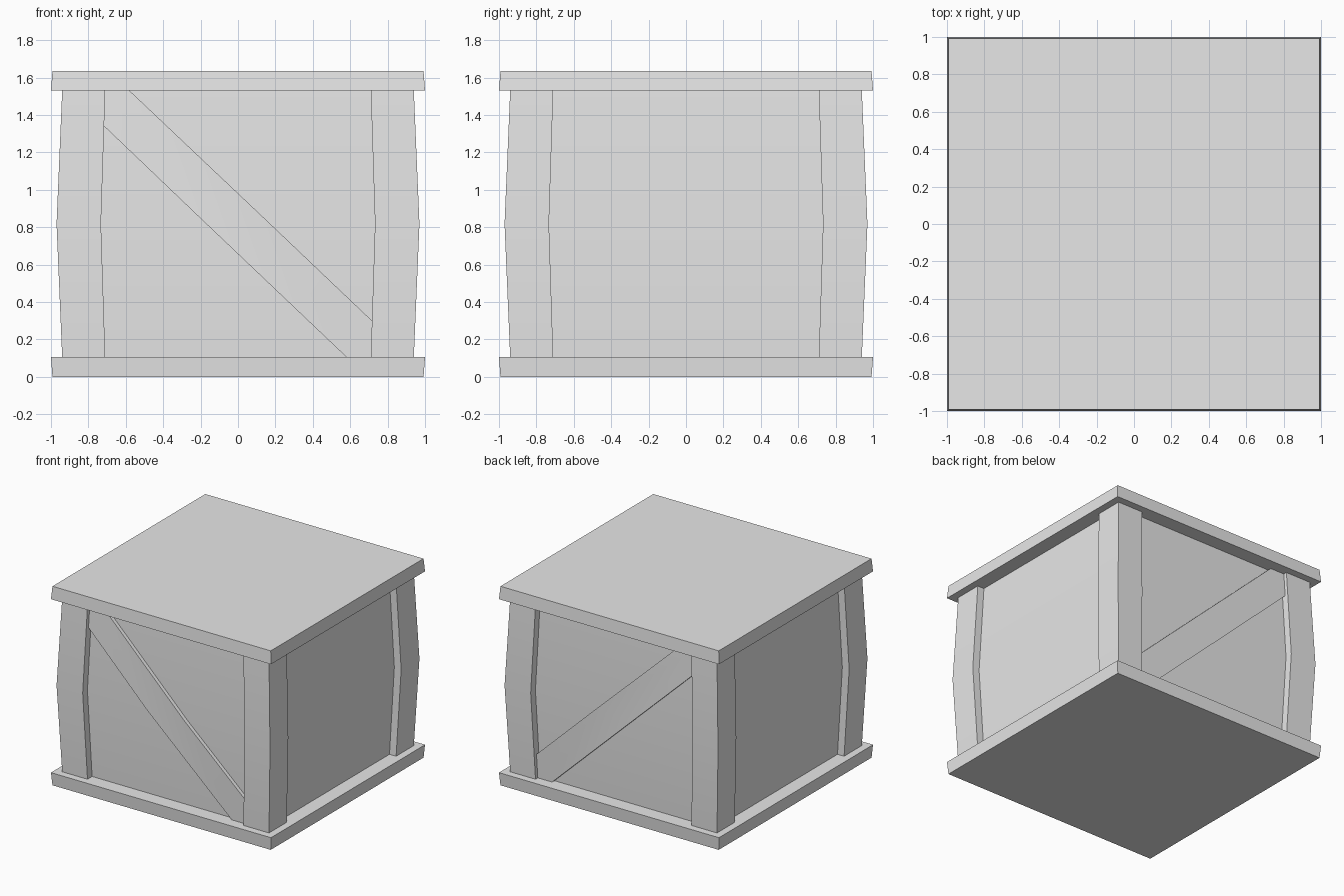
import bpy
import bmesh
import math
from mathutils import Vector

cube = bpy.data.objects.get("Cube")
if cube:
    bpy.data.objects.remove(cube, do_unlink=True)

BASE_TOP, LID_BOTTOM, HEIGHT = 0.105, 1.53, 1.635
MIDDLE = (BASE_TOP + LID_BOTTOM) / 2
PANEL, POST, POST_INNER, BRACE = 0.88, 0.94, 0.71, 0.91
SWELL = 0.032

grey = bpy.data.materials.new("plain_grey")
grey.use_nodes = True
grey.diffuse_color = (0.8, 0.8, 0.8, 1)
grey.node_tree.nodes["Principled BSDF"].inputs["Base Color"].default_value = (0.8, 0.8, 0.8, 1)


def prism(name, outline, offset, bulge=False):
    """Extrude a closed outline by an offset, optionally swelling it at mid height."""
    bm = bmesh.new()
    face = bm.faces.new([bm.verts.new(p) for p in outline])
    extruded = bmesh.ops.extrude_face_region(bm, geom=[face], use_keep_orig=True)
    moved = [v for v in extruded["geom"] if isinstance(v, bmesh.types.BMVert)]
    bmesh.ops.translate(bm, verts=moved, vec=Vector(offset))
    if bulge:
        bmesh.ops.bisect_plane(bm, geom=bm.verts[:] + bm.edges[:] + bm.faces[:],
                               plane_co=(0, 0, MIDDLE), plane_no=(0, 0, 1))
        for v in bm.verts:
            t = 1 - abs(v.co.z - MIDDLE) / (MIDDLE - BASE_TOP)
            v.co.x *= 1 + SWELL * t
            v.co.y *= 1 + SWELL * t
    bmesh.ops.recalc_face_normals(bm, faces=bm.faces[:])
    mesh = bpy.data.meshes.new(name)
    bm.to_mesh(mesh)
    bm.free()
    mesh.materials.append(grey)
    obj = bpy.data.objects.new(name, mesh)
    bpy.context.collection.objects.link(obj)
    bpy.ops.object.select_all(action='DESELECT')
    obj.select_set(True)
    bpy.context.view_layer.objects.active = obj
    bpy.ops.object.shade_smooth_by_angle(angle=math.radians(30))
    return obj


def rectangle(x0, x1, y0, y1, z):
    return [(x0, y0, z), (x1, y0, z), (x1, y1, z), (x0, y1, z)]


def plate(name, z0, z1, flare_z):
    """Square board, slightly wider on the side that faces the body."""
    obj = prism(name, rectangle(-1, 1, -1, 1, z0), (0, 0, z1 - z0))
    for v in obj.data.vertices:
        if abs(v.co.z - flare_z) > 0.01:
            v.co.x *= 0.992
            v.co.y *= 0.992


# Base and lid
plate("base_board", 0, BASE_TOP, BASE_TOP)
plate("lid_board", LID_BOTTOM, HEIGHT, LID_BOTTOM)

# Recessed side panels
rise = (0, 0, LID_BOTTOM - BASE_TOP)
prism("side_panels", rectangle(-PANEL, PANEL, -PANEL, PANEL, BASE_TOP), rise, True)

# Corner posts
for side, sx in (("left", 1), ("right", -1)):
    for end, sy in (("front", -1), ("back", 1)):
        prism(f"{end}_{side}_post",
              rectangle(sx * POST_INNER, sx * POST, sy * POST_INNER, sy * POST, BASE_TOP),
              rise, True)

# Diagonal braces on front and back
brace = [(-POST_INNER, 1.34), (-POST_INNER, LID_BOTTOM), (-0.58, LID_BOTTOM),
         (POST_INNER, 0.30), (POST_INNER, BASE_TOP), (0.58, BASE_TOP)]
for end, sy in (("front", -1), ("back", 1)):
    prism(f"{end}_brace", [(x, sy * BRACE, z) for x, z in brace], (0, -sy * 0.06, 0), True)
